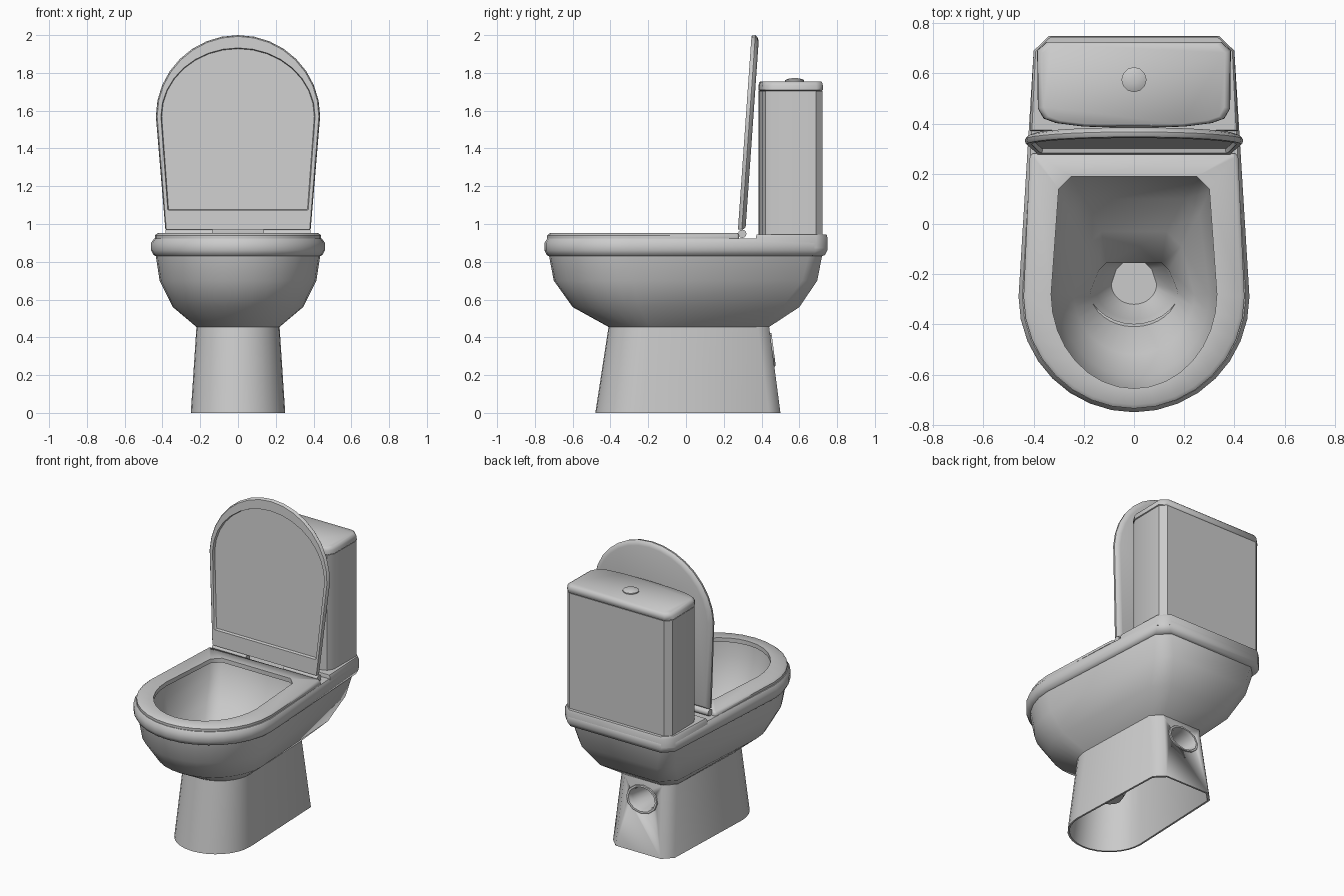
import bpy, bmesh, math

cube = bpy.data.objects.get("Cube")
if cube:
    bpy.data.objects.remove(cube)

# One glazed ceramic colour
ceramic = bpy.data.materials.new("pale_grey_ceramic")
ceramic.use_nodes = True
ceramic.diffuse_color = (0.6, 0.6, 0.6, 1)
ceramic.node_tree.nodes["Principled BSDF"].inputs["Base Color"].default_value = (0.6, 0.6, 0.6, 1)


def mirror_half(half):
    """Close a half outline that starts on the centre line."""
    return half + [(-x, y) for x, y in reversed(half[1:])]


def d_shape(wide, back_wide, front, mid, back, chamfer, n=8):
    """Round front, tapering sides, chamfered back corners."""
    half = []
    for i in range(n + 1):
        t = math.pi / 2 * i / n
        half.append((wide * math.sin(t), mid - (mid - front) * math.cos(t)))
    half += [(back_wide, back - chamfer), (back_wide - chamfer, back)]
    return mirror_half(half)


def at(outline, z):
    return [(x, y, z) for x, y in outline]


def scaled(outline, s, cy):
    return [(x * s, cy + (y - cy) * s) for x, y in outline]


def loft(name, rings, cap_start=False, cap_end=False, loop=False, angle=50):
    """Skin a stack of equal rings."""
    bm = bmesh.new()
    rows = [[bm.verts.new(p) for p in ring] for ring in rings]
    pairs = list(zip(rows, rows[1:]))
    if loop:
        pairs.append((rows[-1], rows[0]))
    n = len(rows[0])
    for a, b in pairs:
        for i in range(n):
            j = (i + 1) % n
            bm.faces.new((a[i], a[j], b[j], b[i]))
    if cap_start:
        bm.faces.new(rows[0][::-1])
    if cap_end:
        bm.faces.new(rows[-1])
    if loop or (cap_start and cap_end):
        bmesh.ops.recalc_face_normals(bm, faces=bm.faces)
    mesh = bpy.data.meshes.new(name)
    bm.to_mesh(mesh)
    bm.free()
    obj = bpy.data.objects.new(name, mesh)
    bpy.context.collection.objects.link(obj)
    mesh.materials.append(ceramic)
    bpy.ops.object.select_all(action='DESELECT')
    obj.select_set(True)
    bpy.context.view_layer.objects.active = obj
    bpy.ops.object.shade_smooth_by_angle(angle=math.radians(angle))
    return obj


# Bowl: outer skin, rolled rim, inner basin and sump
bowl_steps = [
    (0.455, 0.22, 0.20, -0.41, -0.19, 0.44, 0.07),
    (0.56, 0.345, 0.30, -0.60, -0.25, 0.60, 0.09),
    (0.70, 0.415, 0.355, -0.70, -0.28, 0.695, 0.08),
    (0.83, 0.435, 0.38, -0.725, -0.29, 0.72, 0.07),
    (0.835, 0.447, 0.39, -0.737, -0.29, 0.735, 0.06),
    (0.86, 0.46, 0.40, -0.75, -0.29, 0.748, 0.06),
    (0.90, 0.46, 0.40, -0.75, -0.29, 0.748, 0.06),
    (0.922, 0.445, 0.39, -0.735, -0.29, 0.735, 0.06),
    (0.922, 0.34, 0.31, -0.665, -0.28, 0.20, 0.05),
    (0.83, 0.33, 0.30, -0.655, -0.28, 0.18, 0.05),
    (0.70, 0.30, 0.26, -0.61, -0.28, 0.10, 0.06),
    (0.56, 0.24, 0.19, -0.52, -0.28, -0.03, 0.06),
    (0.46, 0.175, 0.14, -0.41, -0.27, -0.155, 0.03),
    (0.34, 0.15, 0.12, -0.38, -0.26, -0.13, 0.04),
    (0.24, 0.09, 0.07, -0.32, -0.24, -0.15, 0.03),
]
loft("bowl", [at(d_shape(*s[1:]), s[0]) for s in bowl_steps], cap_end=True)

# Rear deck that carries the tank
deck = mirror_half([(0, 0.37), (0.415, 0.37), (0.40, 0.69), (0.34, 0.748)])
loft("rear_deck", [at(scaled(deck, s, 0.56), z) for z, s in
                   ((0.87, 1), (0.93, 1), (0.945, 0.98))], True, True)

# Seat ring
seat_steps = [
    (0.924, 0.44, 0.415, -0.735, 0.28), (0.94, 0.44, 0.415, -0.735, 0.28),
    (0.952, 0.425, 0.40, -0.72, 0.275),
]
seat = [at(d_shape(w, b, f, -0.29, y, 0.01), z) for z, w, b, f, y in seat_steps]
seat += [at(d_shape(0.33, 0.30, -0.655, -0.28, 0.19, 0.05), z) for z in (0.952, 0.924)]
loft("seat", seat, loop=True)


# Raised lid with a recessed front panel, leaning back
def lid_ring(depth, wide, low_wide, top, bottom):
    outline = d_shape(wide, low_wide, -top, -1.57, -bottom, 0.005)
    return [(x, 0.315 + 0.07 * (-y - 0.97) - depth, -y) for x, y in outline]


loft("lid", [
    lid_ring(0, 0.405, 0.36, 1.97, 0.985),
    lid_ring(0.008, 0.425, 0.376, 1.99, 0.975),
    lid_ring(0.02, 0.435, 0.385, 2.0, 0.97),
    lid_ring(0.036, 0.432, 0.383, 1.997, 0.97),
    lid_ring(0.04, 0.428, 0.38, 1.993, 0.972),
    lid_ring(0.04, 0.408, 0.372, 1.932, 1.073),
    lid_ring(0.022, 0.404, 0.368, 1.928, 1.077),
], True, True, angle=40)

# Hinge barrels
circle = [(math.cos(math.tau * i / 12), math.sin(math.tau * i / 12)) for i in range(12)]
for side, name in ((1, "left_hinge"), (-1, "right_hinge")):
    loft(name, [[(side * x, 0.298 + 0.022 * c, 0.948 + 0.022 * s) for c, s in circle]
                for x in (0.135, 0.385)], True, True)

# Tank with a softly bowed front and rounded cover
tank = mirror_half([(0, 0.383), (0.2, 0.388), (0.31, 0.402), (0.36, 0.42),
                    (0.383, 0.46), (0.386, 0.69), (0.35, 0.725)])
loft("tank", [at(scaled(tank, s, 0.56), z) for z, s in
              ((0.93, 0.99), (1.705, 0.99))], True, True, angle=40)
loft("tank_cover", [at(scaled(tank, s, 0.56), z) for z, s in
                    ((1.705, 0.97), (1.71, 1), (1.735, 0.995), (1.748, 0.975), (1.755, 0.94))],
     True, True, angle=48)

# Flush button
loft("flush_button", [[(r * c, 0.575 + r * s, z) for c, s in circle] for z, r in
                      ((1.75, 0.05), (1.762, 0.05), (1.768, 0.038), (1.772, 0.015))], True, True)

# Hollow pedestal, open underneath
foot = (0.25, 0.225, -0.48, -0.23, 0.50, 0.06)
neck = (0.22, 0.20, -0.41, -0.19, 0.44, 0.06)


def thinner(dims, t=0.012):
    w, b, f, m, y, c = dims
    return (w - t, b - t, f + t, m, y - t, c)


pedestal = loft("pedestal", [at(d_shape(*foot), 0), at(d_shape(*neck), 0.457),
                             at(d_shape(*thinner(neck)), 0.457),
                             at(d_shape(*thinner(foot)), 0)], loop=True)


# Waste outlet: oval collar and a pipe leading in to the sump
def oval(scale, offset, lean=0.13):
    ring = []
    for c, s in circle:
        z = 0.335 + 0.09 * scale * s
        ring.append((-0.115 * scale * c, 0.456 + lean * (0.335 - z) + offset, z))
    return ring


cutter = loft("outlet_cutter", [oval(0.88, -0.1), oval(0.88, 0.1)], True, True)
cutter.hide_render = True
cut = pedestal.modifiers.new("outlet_hole", 'BOOLEAN')
cut.operation = 'DIFFERENCE'
cut.solver = 'EXACT'
cut.object = cutter
bpy.context.view_layer.objects.active = pedestal
bpy.ops.object.modifier_apply(modifier=cut.name)
bpy.data.objects.remove(cutter)
loft("waste_outlet", [oval(1.0, -0.008), oval(0.97, 0.008), oval(0.85, 0.008), oval(0.76, -0.02),
                      oval(0.68, -0.15), oval(0.65, -0.35, 0), oval(0.6, -0.58, 0)])
